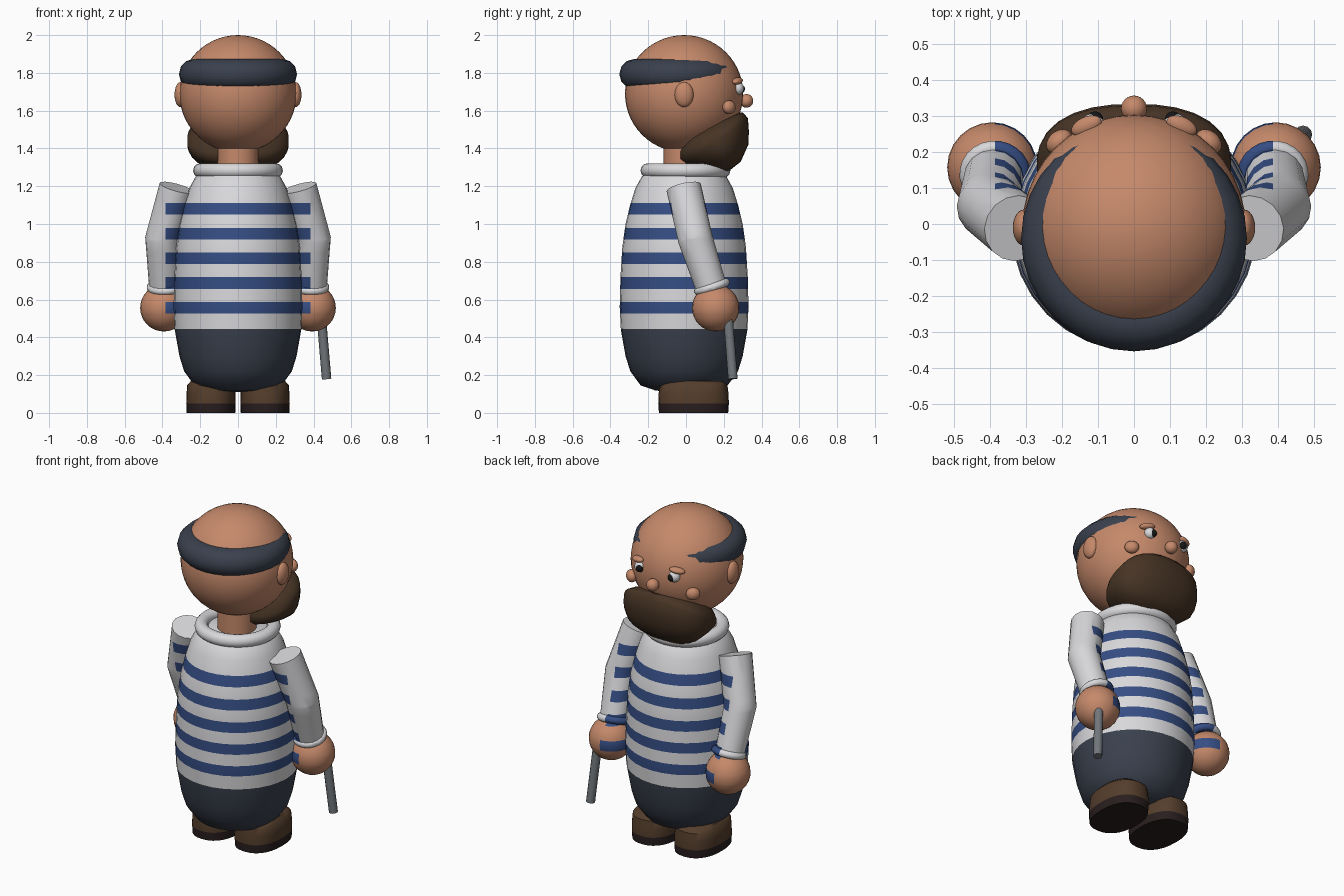
import bpy, bmesh, math
from mathutils import Vector, Matrix

if "Cube" in bpy.data.objects:
    bpy.data.objects.remove(bpy.data.objects["Cube"])


def mat(name, r, g, b):
    m = bpy.data.materials.new(name)
    m.diffuse_color = (r, g, b, 1)
    m.use_nodes = True
    m.node_tree.nodes["Principled BSDF"].inputs["Base Color"].default_value = m.diffuse_color
    return m


SKIN = mat("skin", .56, .25, .145)
WHITE = mat("white cloth", .69, .69, .71)
BLUE = mat("stripe blue", .036, .075, .23)
DARK = mat("dark slate", .042, .052, .075)
BEARD = mat("beard brown", .062, .034, .018)
BOOT = mat("boot brown", .09, .048, .025)
SOLE = mat("sole brown", .022, .013, .013)
GREY = mat("metal grey", .17, .185, .20)
BLACK = mat("black", .008, .008, .009)

STRIPES = [1.08, .949, .818, .688, .557]   # stripe heights
HALF = .031                                # half stripe height
REACH = .385                               # stripes end at this |x|
WAIST = .445                               # trousers below this height


def finish(name, bm, mats, angle=45):
    bmesh.ops.recalc_face_normals(bm, faces=bm.faces)
    me = bpy.data.meshes.new(name)
    bm.to_mesh(me)
    bm.free()
    for m in mats:
        me.materials.append(m)
    ob = bpy.data.objects.new(name, me)
    bpy.context.collection.objects.link(ob)
    bpy.ops.object.select_all(action='DESELECT')
    ob.select_set(True)
    bpy.context.view_layer.objects.active = ob
    bpy.ops.object.shade_smooth_by_angle(angle=math.radians(angle))
    return ob


def cut(bm, co, no):
    geom = bm.verts[:] + bm.edges[:] + bm.faces[:]
    bmesh.ops.bisect_plane(bm, geom=geom, plane_co=co, plane_no=no, dist=1e-5)


def stripe(bm):
    """Cut stripe edges and give the striped faces slot 1."""
    for z in STRIPES:
        cut(bm, (0, 0, z - HALF), (0, 0, 1))
        cut(bm, (0, 0, z + HALF), (0, 0, 1))
    for s in (-1, 1):
        cut(bm, (s * REACH, 0, 0), (1, 0, 0))
    for f in bm.faces:
        c = f.calc_center_median()
        if abs(c.x) < REACH and any(abs(c.z - z) < HALF for z in STRIPES):
            f.material_index = 1


def loft(rings):
    """Skin a list of equal-length closed rings and cap both ends."""
    bm = bmesh.new()
    vr = [[bm.verts.new(p) for p in ring] for ring in rings]
    n = len(vr[0])
    for a, b in zip(vr, vr[1:]):
        for i in range(n):
            j = (i + 1) % n
            bm.faces.new((a[i], a[j], b[j], b[i]))
    bm.faces.new(vr[0])
    bm.faces.new(vr[-1])
    return bm


def tube(path, radii, n=16):
    pts = [Vector(p) for p in path]
    rings = []
    for i, p in enumerate(pts):
        d = (pts[min(i + 1, len(pts) - 1)] - pts[max(i - 1, 0)]).normalized()
        u = d.cross(Vector((0, 1, 0))).normalized()
        v = d.cross(u)
        rings.append([p + radii[i] * (u * math.cos(t) + v * math.sin(t))
                      for t in (2 * math.pi * k / n for k in range(n))])
    return loft(rings)


def ball(loc, size, rot=None, u=24, v=16):
    bm = bmesh.new()
    m = Matrix.Translation(loc) @ (rot or Matrix()) @ Matrix.Diagonal((*size, 1))
    bmesh.ops.create_uvsphere(bm, u_segments=u, v_segments=v, radius=1, matrix=m)
    return bm


def torus(loc, major, minor, rot=None, n=32, k=12):
    bm = bmesh.new()
    m = Matrix.Translation(loc) @ (rot or Matrix())
    vr = []
    for i in range(n):
        a = 2 * math.pi * i / n
        vr.append([])
        for j in range(k):
            b = 2 * math.pi * j / k
            r = major + minor * math.cos(b)
            vr[-1].append(bm.verts.new(m @ Vector((r * math.cos(a), r * math.sin(a), minor * math.sin(b)))))
    for i in range(n):
        for j in range(k):
            a, b = vr[i], vr[(i + 1) % n]
            bm.faces.new((a[j], b[j], b[(j + 1) % k], a[(j + 1) % k]))
    return bm


# Body: turned barrel shape with striped shirt and dark trousers
profile = [(.04, .11), (.15, .118), (.23, .145), (.285, .22), (.31, .30), (.335, .44),
           (.341, .56), (.337, .72), (.327, .88), (.31, 1.0), (.286, 1.1),
           (.258, 1.19), (.225, 1.25), (.19, 1.28)]
bm = loft([[(r * math.cos(2 * math.pi * k / 32), r * math.sin(2 * math.pi * k / 32) - .01, z)
            for k in range(32)] for r, z in profile])
cut(bm, (0, 0, WAIST), (0, 0, 1))
stripe(bm)
for f in bm.faces:
    if f.calc_center_median().z < WAIST:
        f.material_index = 2
finish("body", bm, [WHITE, BLUE, DARK])
finish("collar", torus((0, -.003, 1.283), .2, .038), [WHITE])

# Neck, head and hair band
finish("neck", tube([(0, -.01, 1.25), (0, -.01, 1.45)], [.108, .108], 24), [SKIN])
finish("head", ball((0, -.01, 1.69), (.31, .313, .31), None, 40, 28), [SKIN])
finish("hair_band", torus((0, -.04, 1.793), .232, .081), [DARK])

# Beard: side outline swept across the width, shrinking toward both cheeks
outline = [(-.04, 1.38), (0, 1.46), (.1, 1.53), (.2, 1.572), (.3, 1.592), (.328, 1.56),
           (.333, 1.49), (.33, 1.42), (.29, 1.33), (.22, 1.275), (.1, 1.285), (0, 1.31), (-.04, 1.34)]
rings = []
for i in range(-7, 8):
    t = math.sin(i / 7 * math.pi / 2) * .995
    s = (1 - abs(t) ** 2.4) ** (1 / 2.4)
    rings.append([(.27 * t, .16 + (y - .16) * s, 1.44 + (z - 1.44) * s) for y, z in outline])
finish("beard", loft(rings), [BEARD], 60)

# Face
finish("nose", ball((0, .32, 1.652), (.036, .036, .036)), [SKIN])
for s, side in ((-1, "left"), (1, "right")):
    finish(side + "_ear", ball((s * .305, -.01, 1.685), (.031, .05, .066)), [SKIN])
    finish(side + "_cheek", ball((s * .207, .228, 1.618), (.04, .03, .036),
                                 Matrix.Rotation(-s * .7, 4, 'Z')), [SKIN])
    finish(side + "_eye", ball((s * .115, .275, 1.718), (.033, .031, .033)), [WHITE])
    finish(side + "_pupil", ball((s * .108, .292, 1.715), (.022, .02, .023)), [BLACK])
    brow = Matrix.Rotation(-s * .42, 4, 'Z') @ Matrix.Rotation(s * .15, 4, 'Y')
    finish(side + "_brow", ball((s * .132, .272, 1.757), (.045, .025, .018), brow), [SKIN])

    # Arm, cuff and hand
    bm = tube([(s * .325, -.012, 1.193), (s * .4, .05, .92), (s * .388, .135, .66)],
              [.093, .092, .082])
    stripe(bm)
    finish(side + "_sleeve", bm, [WHITE, BLUE], 40)
    lean = Vector((s * -.012, .085, -.26)).to_track_quat('Z', 'Y').to_matrix().to_4x4()
    bm = torus((s * .385, .137, .668), .078, .021, lean, 24, 10)
    stripe(bm)
    finish(side + "_cuff", bm, [WHITE, BLUE])
    bm = ball((s * .393, .157, .556), (.125, .125, .125))
    stripe(bm)
    finish(side + "_hand", bm, [SKIN, BLUE])

    # Boot with darker sole
    rings = []
    for z, k in ((0, .98), (.05, 1), (.1, .99), (.148, .96), (.17, .8)):
        ring = []
        for i in range(28):
            c, d = math.cos(i * math.pi / 14), math.sin(i * math.pi / 14)
            ring.append((s * .143 + .131 * k * math.copysign(abs(c) ** .85, c),
                         .04 + .187 * k * math.copysign(abs(d) ** .85, d), z))
        rings.append(ring)
    bm = loft(rings)
    for f in bm.faces:
        f.material_index = 1 if f.calc_center_median().z < .05 else 0
    finish(side + "_boot", bm, [BOOT, SOLE])

# Short metal rod held in one hand
finish("rod", tube([(.44, .222, .52), (.469, .248, .18)], [.025, .025], 12), [GREY])
